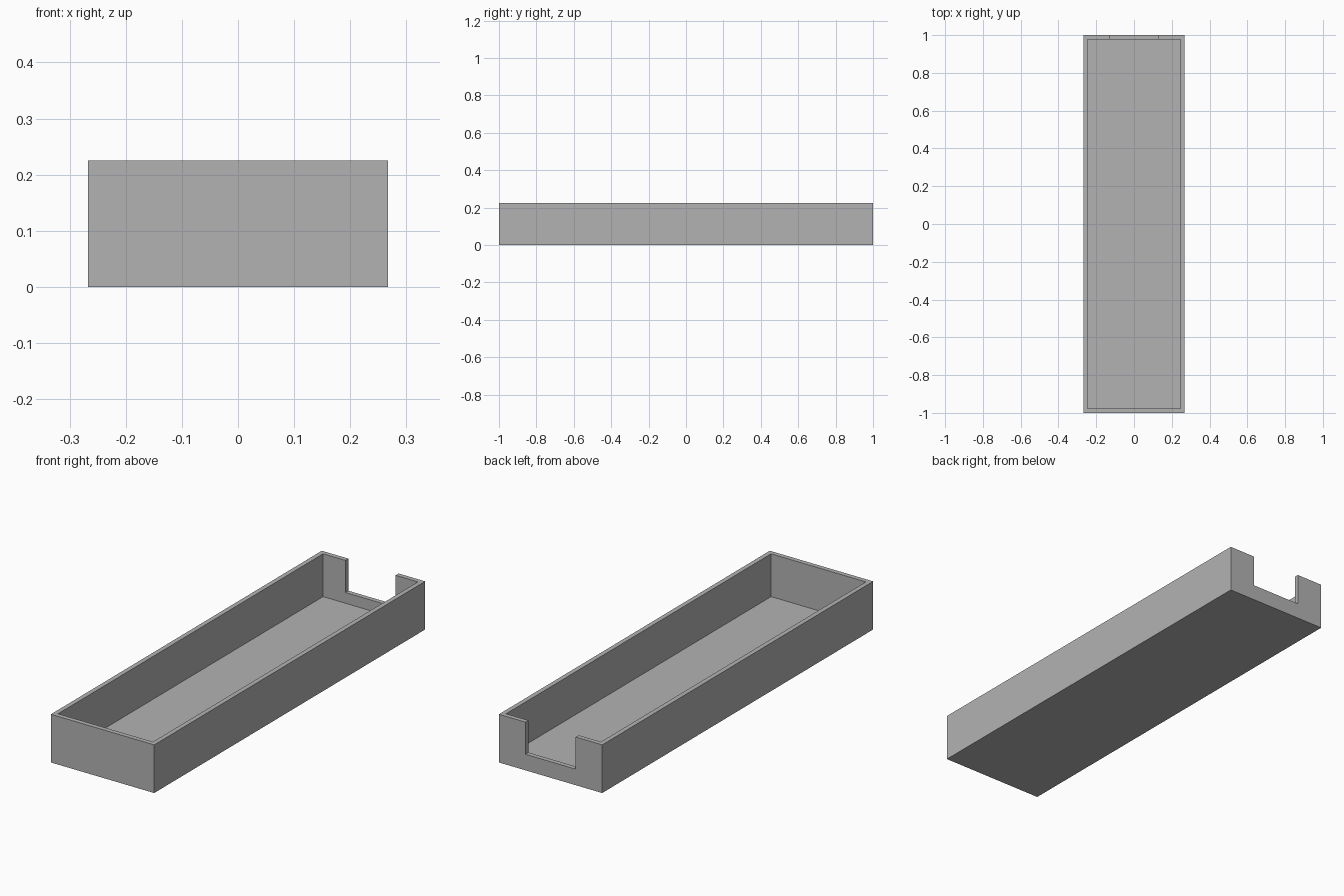
import bpy
import bmesh
from mathutils import Matrix, Vector

cube = bpy.data.objects.get("Cube")
if cube:
    bpy.data.objects.remove(cube, do_unlink=True)

HALF_X, HALF_Y, HEIGHT = 0.267, 1.0, 0.225
WALL, FLOOR = 0.022, 0.025
NOTCH_HALF, NOTCH_Z = 0.13, 0.075

grey = bpy.data.materials.new("plain grey")
grey.use_nodes = True
colour = (0.45, 0.45, 0.45, 1)
grey.diffuse_color = colour
grey.node_tree.nodes["Principled BSDF"].inputs["Base Color"].default_value = colour


def box(name, low, high):
    """Box object spanning two opposite corners."""
    low, high = Vector(low), Vector(high)
    bm = bmesh.new()
    bmesh.ops.create_cube(bm, size=1, matrix=Matrix.LocRotScale(
        (low + high) / 2, None, high - low))
    mesh = bpy.data.meshes.new(name)
    bm.to_mesh(mesh)
    bm.free()
    mesh.materials.append(grey)
    obj = bpy.data.objects.new(name, mesh)
    bpy.context.collection.objects.link(obj)
    return obj


def cut(target, cutter):
    """Subtract the cutter, apply, and remove it."""
    cutter.hide_render = True
    mod = target.modifiers.new("cut", 'BOOLEAN')
    mod.operation = 'DIFFERENCE'
    mod.solver = 'EXACT'
    mod.object = cutter
    bpy.context.view_layer.objects.active = target
    bpy.ops.object.modifier_apply(modifier=mod.name)
    bpy.data.objects.remove(cutter, do_unlink=True)


# Solid tray body
tray = box("tray", (-HALF_X, -HALF_Y, 0), (HALF_X, HALF_Y, HEIGHT))

# Hollow interior
cut(tray, box("cavity", (WALL - HALF_X, WALL - HALF_Y, FLOOR),
              (HALF_X - WALL, HALF_Y - WALL, HEIGHT * 2)))

# Rectangular notch in the back wall
cut(tray, box("back_notch", (-NOTCH_HALF, HALF_Y - WALL * 2, NOTCH_Z),
              (NOTCH_HALF, HALF_Y + WALL, HEIGHT * 2)))
